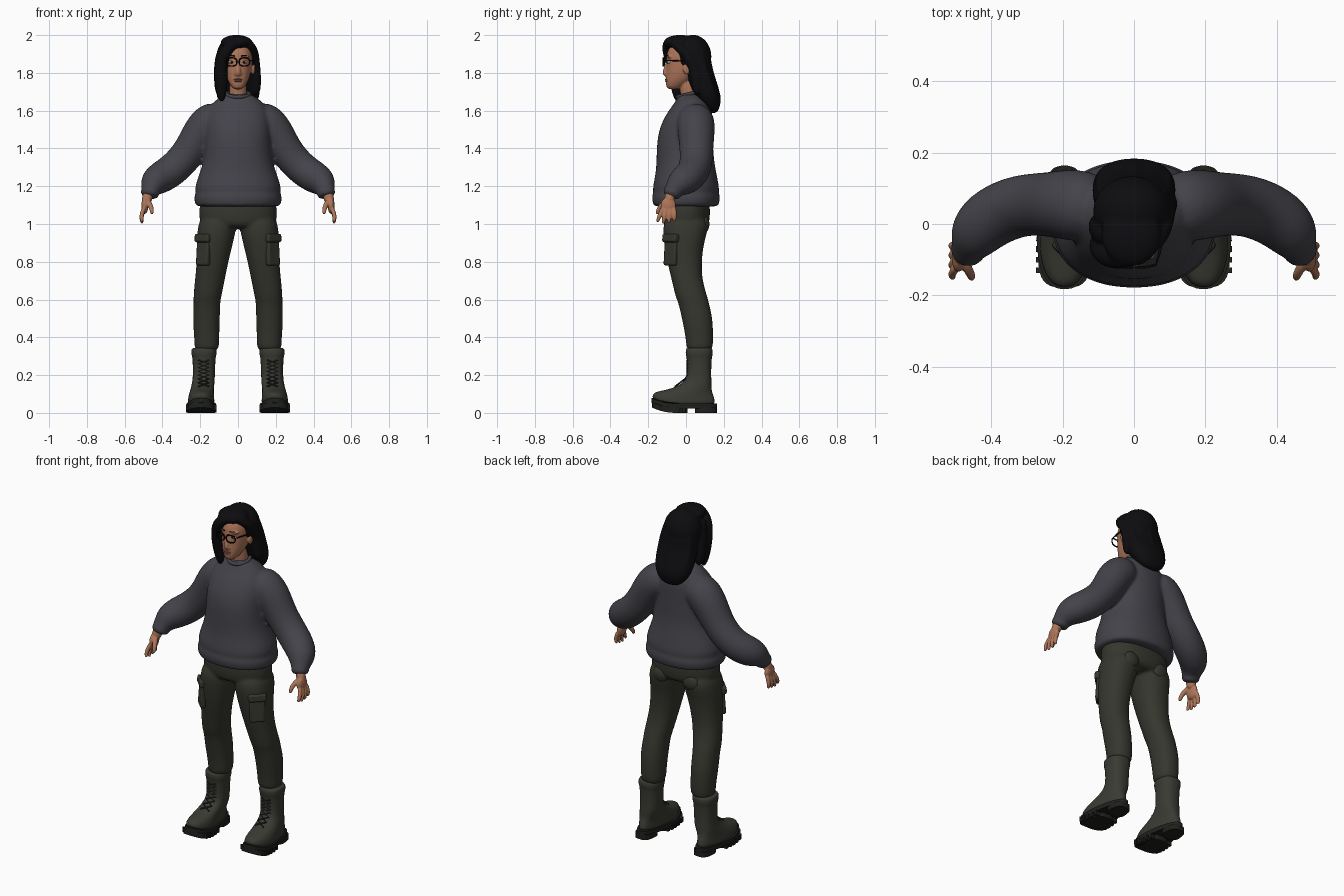
import bpy, bmesh, math
from mathutils import Vector, Matrix, Quaternion

if "Cube" in bpy.data.objects:
    bpy.data.objects.remove(bpy.data.objects["Cube"], do_unlink=True)


def material(name, r, g, b):
    m = bpy.data.materials.new(name)
    m.use_nodes = True
    m.diffuse_color = (r, g, b, 1)
    shader = m.node_tree.nodes["Principled BSDF"]
    shader.inputs["Base Color"].default_value = (r, g, b, 1)
    shader.inputs["Roughness"].default_value = 0.8
    return m


SKIN = material("skin", .42, .18, .1)
HAIR = material("black_hair", .004, .004, .005)
WOOL = material("charcoal_wool", .056, .056, .068)
CLOTH = material("olive_cloth", .036, .037, .027)
LEATHER = material("olive_leather", .041, .043, .032)
RUBBER = material("dark_rubber", .014, .015, .012)
LACE = material("grey_lace", .025, .025, .032)
FRAME = material("black_frame", .003, .003, .003)
WHITE = material("eye_white", .5, .46, .43)
LIP = material("lip", .3, .1, .075)


def skin_rings(bm, rings):
    """Bridge a list of point rings and cap both ends."""
    loops = [[bm.verts.new(p) for p in ring] for ring in rings]
    n = len(loops[0])
    for a, b in zip(loops, loops[1:]):
        for i in range(n):
            j = (i + 1) % n
            bm.faces.new((a[i], a[j], b[j], b[i]))
    bm.faces.new(loops[0][::-1])
    bm.faces.new(loops[-1])


def outline(rx, ry, sides, power):
    pts = []
    for i in range(sides):
        a = math.tau * i / sides
        c, s = math.cos(a), math.sin(a)
        pts.append(Vector((math.copysign(abs(c) ** (2 / power), c) * rx,
                           math.copysign(abs(s) ** (2 / power), s) * ry, 0)))
    return pts


def loft(bm, rows, side=1, sides=24, power=2.2):
    """Level rings, each row is x, y, z, half width, half depth."""
    skin_rings(bm, [[Vector((x * side, y, z)) + p for p in outline(rx, ry, sides, power)]
                    for x, y, z, rx, ry in rows])


def tube(bm, rows, side=1, sides=16):
    """Round rings square to a path, each row is x, y, z, radius."""
    pts = [Vector((r[0] * side, r[1], r[2])) for r in rows]
    turn, old, rings = Quaternion(), Vector((0, 0, 1)), []
    for i, row in enumerate(rows):
        t = (pts[min(i + 1, len(pts) - 1)] - pts[max(i - 1, 0)]).normalized()
        turn = old.rotation_difference(t) @ turn
        old = t
        rings.append([pts[i] + turn @ p for p in outline(row[3], row[3], sides, 2)])
    skin_rings(bm, rings)


def ball(bm, centre, radii):
    bmesh.ops.create_uvsphere(bm, u_segments=24, v_segments=16, radius=1,
                              matrix=Matrix.Translation(centre) @ Matrix.Diagonal((*radii, 1)))


def finish(bm, name, mat, voxel=0, subsurf=2, mirror=False, bevel=0):
    bmesh.ops.recalc_face_normals(bm, faces=bm.faces)
    mesh = bpy.data.meshes.new(name)
    bm.to_mesh(mesh)
    bm.free()
    mesh.materials.append(mat)
    ob = bpy.data.objects.new(name, mesh)
    bpy.context.collection.objects.link(ob)
    bpy.ops.object.select_all(action='DESELECT')
    ob.select_set(True)
    bpy.context.view_layer.objects.active = ob
    bpy.ops.object.shade_smooth_by_angle(angle=math.radians(180 if subsurf else 40))
    if mirror:
        ob.modifiers.new("mirror", 'MIRROR').use_mirror_merge = False
    if bevel:
        mod = ob.modifiers.new("bevel", 'BEVEL')
        mod.width, mod.segments = bevel, 2
    if subsurf:
        ob.modifiers.new("subdivide", 'SUBSURF').levels = subsurf
        ob.modifiers["subdivide"].render_levels = subsurf
    if voxel:
        mod = ob.modifiers.new("fuse", 'REMESH')
        mod.mode, mod.voxel_size, mod.use_smooth_shade = 'VOXEL', voxel, True
        mod = ob.modifiers.new("soften", 'SMOOTH')
        mod.factor, mod.iterations = .5, 4
    return ob


# Sweater: body with ribbed hem, puffed sleeves and cuffs, fused
bm = bmesh.new()
loft(bm, [(0, 0, z, rx, ry) if z < 1.3 else (0, y, z, rx, ry) for y, z, rx, ry in (
    (0, 1.09, .215, .165), (0, 1.1, .23, .176), (0, 1.15, .236, .184), (0, 1.165, .222, .172),
    (0, 1.18, .23, .178), (0, 1.22, .224, .172), (0, 1.28, .2, .16), (-.005, 1.35, .18, .152),
    (-.005, 1.45, .176, .149), (.004, 1.53, .175, .138), (.024, 1.6, .165, .118),
    (.03, 1.65, .13, .084), (.02, 1.68, .08, .062), (.015, 1.69, .062, .054))])
for s in (1, -1):
    tube(bm, [(.08, .045, 1.575, .08), (.14, .05, 1.55, .102), (.19, .055, 1.5, .1),
              (.245, .055, 1.4, .09), (.3, .055, 1.33, .088), (.36, .04, 1.275, .088),
              (.42, .005, 1.24, .085), (.45, -.035, 1.215, .074), (.462, -.065, 1.18, .05),
              (.466, -.073, 1.165, .05), (.471, -.083, 1.14, .045)], s, 20)
finish(bm, "sweater", WOOL, voxel=.0095)

bm = bmesh.new()
tube(bm, [(.062 * math.sin(a), .012 - .058 * math.cos(a), 1.686 - .014 * math.cos(a), .011)
          for a in (math.tau * i / 16 for i in range(18))], sides=10)
finish(bm, "sweater_collar", WOOL, subsurf=1)

# Trousers: hips and two legs, fused
bm = bmesh.new()
loft(bm, [(0, 0, 1.14, .19, .115), (0, 0, 1.1, .206, .128), (0, 0, 1.04, .208, .128),
          (0, 0, 1, .2, .122), (0, 0, .975, .17, .1)])
for s in (1, -1):
    loft(bm, [(.1, 0, 1.05, .09, .1), (.11, 0, .99, .105, .125), (.122, -.012, .9, .096, .106),
              (.136, -.008, .79, .083, .09), (.15, .006, .7, .079, .081),
              (.163, .03, .61, .074, .085), (.164, .04, .585, .07, .081), (.168, .06, .5, .072, .082),
              (.166, .07, .41, .067, .074), (.165, .072, .37, .066, .072), (.167, .072, .32, .062, .066)], s)
finish(bm, "trousers", CLOTH, voxel=.0085)

# Cargo pockets with flaps on the outer front of each thigh
for name, z, size in (("cargo_pocket", .855, (.085, .032, .15)), ("pocket_flap", .925, (.1, .046, .045))):
    bm = bmesh.new()
    bmesh.ops.create_cube(bm, size=1, matrix=Matrix.Translation((.182, -.078, z))
                          @ Matrix.Rotation(math.radians(45), 4, 'Z')
                          @ Matrix.Rotation(math.radians(-4), 4, 'X')
                          @ Matrix.Diagonal((*size, 1)))
    finish(bm, name, CLOTH, subsurf=0, mirror=True, bevel=.01)

# Seat pockets as thin rounded patches
bm = bmesh.new()
ball(bm, (.1, .098, 1), (.05, .026, .045))
finish(bm, "seat_pocket", CLOTH, mirror=True, subsurf=0)


def shape_foot(bm):
    """Narrow the heel and lift the toe."""
    for v in bm.verts:
        w = min(1, max(0, (.14 - v.co.z) / .05))
        v.co.x = .195 + (v.co.x - .195) * (1 - w * 1.7 * max(0, v.co.y + .05))
        v.co.z += w * 2 * max(0, -v.co.y - .06) ** 2


# Boots
bm = bmesh.new()
loft(bm, [(.18, .07, .345, .054, .058), (.18, .07, .34, .068, .073), (.18, .07, .305, .067, .072),
          (.18, .07, .295, .061, .066), (.18, .071, .2, .058, .062), (.184, .06, .155, .06, .076),
          (.19, .025, .125, .064, .11), (.194, -.008, .095, .07, .152),
          (.195, -.013, .07, .073, .167), (.195, -.013, .03, .073, .168)], power=2.4)
shape_foot(bm)
finish(bm, "boot", LEATHER, mirror=True)

bm = bmesh.new()
loft(bm, [(.195, -.009, z, .079, .174) for z in (.024, .036, .05)], sides=40, power=2.5)
for y, rx, ry in ((-.085, .074, .094), (.105, .07, .058)):
    loft(bm, [(.195, y, z, rx, ry) for z in (0, .015, .03)], sides=32, power=3)
# Tread lugs along both edges of the sole
for k in range(5):
    for x in (.13, .26):
        bmesh.ops.create_cube(bm, size=1, matrix=Matrix.Translation((x, -.13 + k * .03, .017))
                              @ Matrix.Diagonal((.03, .016, .03, 1)))
shape_foot(bm)
finish(bm, "boot_sole", RUBBER, subsurf=0, mirror=True)

# Crossed laces up the boot front
bm = bmesh.new()
for flip in (1, -1):
    rows = []
    for i in range(8):
        z = .14 + .02 * i
        rows.append((.182 + flip * (-1) ** i * .028, .008 - 1.3 * max(0, .19 - z), z, .0045))
    tube(bm, rows, sides=6)
finish(bm, "boot_laces", LACE, subsurf=0, mirror=True)

# Hands: palm, four fingers and thumb, fused
bm = bmesh.new()
tube(bm, [(.471, -.08, 1.17, .028), (.48, -.086, 1.14, .028), (.488, -.09, 1.11, .026)])
ball(bm, (.493, -.094, 1.098), (.019, .041, .044))
for i in range(4):
    y, tip = -.122 + i * .02, abs(i - 1.3) * .008
    tube(bm, [(.497, y, 1.09, .012), (.508, y - .012 + i * .004, 1.055, .0125),
              (.512, y - .022 + i * .008, 1.025 + tip, .0115),
              (.507, y - .03 + i * .01, .998 + tip, .009)], sides=10)
tube(bm, [(.48, -.1, 1.125, .015), (.464, -.13, 1.1, .0145), (.456, -.146, 1.075, .0125),
          (.455, -.155, 1.05, .009)], sides=10)
finish(bm, "hand", SKIN, voxel=.004, mirror=True)

# Head: skull, neck, nose, brow, ears and chin, fused
bm = bmesh.new()
loft(bm, [(0, y, z, rx, ry) for y, z, rx, ry in (
    (-.068, 1.712, .022, .028), (-.06, 1.73, .038, .046), (-.04, 1.757, .054, .068),
    (-.02, 1.79, .066, .087), (-.005, 1.83, .073, .101), (0, 1.87, .077, .105),
    (.005, 1.91, .078, .107), (.01, 1.95, .066, .09), (.01, 1.975, .04, .06))])
tube(bm, [(0, .025, 1.65, .052), (0, .014, 1.7, .046), (0, .005, 1.78, .045)])
tube(bm, [(0, -.093, 1.865, .01), (0, -.104, 1.83, .013), (0, -.112, 1.798, .017),
          (0, -.1, 1.784, .014)], sides=12)
for s in (1, -1):
    ball(bm, (s * .08, .004, 1.822), (.011, .02, .032))
    ball(bm, (s * .012, -.103, 1.793), (.01, .012, .008))
    ball(bm, (s * .034, -.082, 1.886), (.028, .021, .009))
finish(bm, "head", SKIN, voxel=.0048)

# Face details
bm = bmesh.new()
for z, r in ((1.766, .005), (1.757, .006)):
    ball(bm, (0, -.101, z), (.023, .011, r))
finish(bm, "lips", LIP, subsurf=0)
bm = bmesh.new()
ball(bm, (.033, -.087, 1.857), (.016, .013, .009))
finish(bm, "eye", WHITE, subsurf=0, mirror=True)
bm = bmesh.new()
ball(bm, (.033, -.097, 1.857), (.007, .005, .007))
finish(bm, "iris", HAIR, subsurf=0, mirror=True)
bm = bmesh.new()
tube(bm, [(.014, -.104, 1.888, .004), (.036, -.101, 1.895, .004), (.056, -.086, 1.888, .002)], sides=8)
finish(bm, "eyebrow", HAIR, subsurf=1, mirror=True)

# Glasses: rims, temples and bridge
bm = bmesh.new()
rim = outline(.028, .022, 20, 2.6)
tube(bm, [(.034 + p.x, -.121 + .25 * max(0, p.x), 1.858 + p.y, .004) for p in rim + rim[:2]], sides=8)
tube(bm, [(.061, -.115, 1.866, .0045), (.079, -.06, 1.866, .004), (.086, .02, 1.858, .004)], sides=8)
tube(bm, [(0, -.122, 1.863, .003), (.009, -.121, 1.861, .003)], sides=8)
finish(bm, "glasses", FRAME, subsurf=1, mirror=True)

# Hair: crown, long back fall, side-swept front lock and tucked side, fused
bm = bmesh.new()
ball(bm, (-.006, .036, 1.885), (.11, .1, .117))
ball(bm, (-.008, -.03, 1.961), (.085, .09, .04))
loft(bm, [(0, y, z, rx, ry) for y, z, rx, ry in (
    (.05, 1.92, .098, .078), (.06, 1.85, .11, .076), (.074, 1.78, .115, .072),
    (.098, 1.72, .119, .074), (.118, 1.67, .114, .07), (.134, 1.62, .088, .046),
    (.142, 1.585, .045, .022))])
tube(bm, [(.03, -.07, 1.972, .025), (-.025, -.1, 1.958, .03), (-.072, -.092, 1.91, .034),
          (-.09, -.068, 1.84, .037), (-.09, -.055, 1.76, .036), (-.088, -.045, 1.7, .03),
          (-.085, -.045, 1.645, .012)])
tube(bm, [(-.06, -.03, 1.94, .045), (-.088, -.015, 1.86, .04), (-.092, -.005, 1.77, .038),
          (-.095, .01, 1.67, .025)])
tube(bm, [(.02, -.075, 1.972, .024), (.062, -.05, 1.95, .027), (.085, -.005, 1.91, .027),
          (.088, .045, 1.84, .03), (.09, .06, 1.76, .035), (.097, .06, 1.68, .022)])
# Loose strands down the back
for i in range(5):
    x = (i - 2) * .042
    tube(bm, [(x * .6, .06, 1.975, .016), (x, .115 - abs(x) * .4, 1.88, .02),
              (x * 1.1, .13 - abs(x) * .3, 1.78, .02), (x * 1.05, .168 - abs(x) * .3, 1.69, .022),
              (x * .8, .16 - abs(x) * .2, 1.59 + abs(x) * .4, .012)], sides=10)
finish(bm, "hair", HAIR, voxel=.0065)
